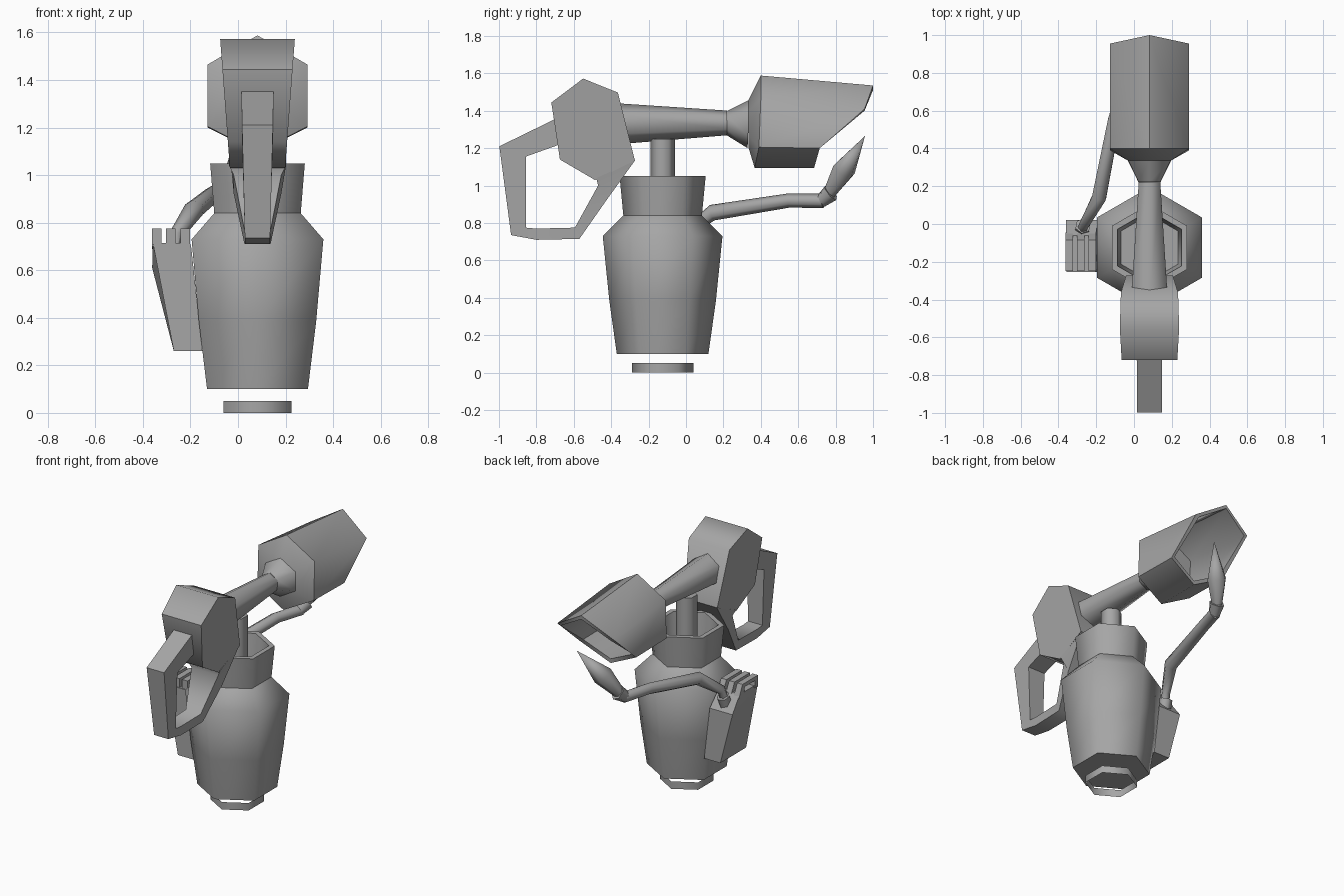
import bpy, bmesh, math
from mathutils import Vector, Quaternion

if "Cube" in bpy.data.objects:
    bpy.data.objects.remove(bpy.data.objects["Cube"])

CX, CY = 0.082, -0.125   # axis of the main vessel
GREY = bpy.data.materials.new("dark_grey")
GREY.diffuse_color = (.38, .38, .38, 1)
GREY.use_nodes = True
GREY.node_tree.nodes["Principled BSDF"].inputs["Base Color"].default_value = GREY.diffuse_color


def loft(name, rings, smooth=61, caps=(True, True)):
    """Skin consecutive rings of points and optionally cap the ends."""
    bm = bmesh.new()
    vs = [[bm.verts.new(p) for p in r] for r in rings]
    n = len(rings[0])
    for a, b in zip(vs, vs[1:]):
        for i in range(n):
            j = (i + 1) % n
            bm.faces.new((a[i], a[j], b[j], b[i]))
    if caps[0]:
        bm.faces.new(vs[0][::-1])
    if caps[1]:
        bm.faces.new(vs[-1])
    bmesh.ops.remove_doubles(bm, verts=bm.verts, dist=1e-4)
    bmesh.ops.recalc_face_normals(bm, faces=bm.faces)
    me = bpy.data.meshes.new(name)
    bm.to_mesh(me)
    bm.free()
    me.materials.append(GREY)
    ob = bpy.data.objects.new(name, me)
    bpy.context.collection.objects.link(ob)
    bpy.ops.object.select_all(action='DESELECT')
    ob.select_set(True)
    bpy.context.view_layer.objects.active = ob
    bpy.ops.object.shade_smooth_by_angle(angle=math.radians(smooth))
    return ob


def ring(c, d, r, n=6):
    """Regular polygon of radius r around c, facing direction d."""
    d = Vector(d).normalized()
    q = Quaternion() if d.z > 0.999 else d.to_track_quat('Z', 'Y')
    return [Vector(c) + q @ Vector((r * math.cos(a), r * math.sin(a), 0))
            for a in (math.pi / 2 + 2 * math.pi * i / n for i in range(n))]


def lathe(name, profile, caps=(True, True)):
    return loft(name, [ring((CX, CY, z), (0, 0, 1), r) for r, z in profile], 61, caps)


def tube(name, path, caps=(True, True)):
    """Hexagonal tube through (x, y, z, radius) points."""
    p = [Vector(q[:3]) for q in path]
    last = len(p) - 1
    return loft(name, [ring(p[i], p[min(i + 1, last)] - p[max(i - 1, 0)], q[3])
                       for i, q in enumerate(path)], 61, caps)


# vessel, open collar, separate open foot band, and the central post
lathe("vessel", [(.245, .10), (.285, .385), (.32, .73), (.21, .84)], (True, False))
lathe("collar", [(.21, .84), (.23, 1.05), (.195, 1.05), (.175, .86)], (False, True))
lathe("foot_band", [(.165, 0), (.165, .05)], (False, False))
lathe("post", [(.065, .86), (.065, 1.25)])


# head block: side outline, narrower toward the bottom
def half_width(z):
    return .157 - (1.572 - z) * .075


outline = [(-.72, 1.444), (-.55, 1.572), (-.364, 1.497),
           (-.273, 1.134), (-.487, 1.03), (-.674, 1.139)]
loft("head_block", [[(CX + s * half_width(z), y, z) for y, z in outline] for s in (-1, 1)])

# loop handle: rectangular sections (outer y, z, inner y, z, half width)
sections = [(-.66, 1.375, -.66, 1.225, .068), (-.998, 1.21, -.856, 1.155, .065),
            (-.935, .735, -.856, .775, .053), (-.80, .71, -.80, .77, .053),
            (-.57, .715, -.594, .775, .056), (-.425, .922, -.47, 1.0, .100),
            (-.273, 1.134, -.48, 1.04, .120)]
loft("loop_handle", [[(CX - w, oy, oz), (CX + w, oy, oz), (CX + w, iy, iz), (CX - w, iy, iz)]
                     for oy, oz, iy, iz, w in sections])

# tapered neck and the flare that meets the hood
tube("neck", [(CX, -.40, 1.33, .112), (CX, .22, 1.335, .066)])
tube("neck_flare", [(CX, .22, 1.335, .066), (CX, .335, 1.33, .13)], (False, False))


# hood: slanted hexagonal shell, given as (y, z) from top to bottom vertex
def hood_ring(top, upper, lower, bottom, k=1.0, dy=0.0):
    w = .21
    pts = [(0, *top), (-w, *upper), (-w, *lower), (0, *bottom), (w, *lower), (w, *upper)]
    return [(CX + x * k, y + dy, 1.33 + (z - 1.33) * k) for x, y, z in pts]


back = ((.40, 1.588), (.40, 1.465), (.39, 1.205), (.367, 1.095))
mouth = ((1.0, 1.535), (.955, 1.41), (.715, 1.20), (.685, 1.095))
hood_start = ring((CX, .335, 1.33), (0, 1, 0), .13)
if hood_start[1].x > CX:   # same winding as the hood rings
    hood_start = [hood_start[-i] for i in range(6)]
loft("hood_back", [hood_start, hood_ring(*back)], 61, (True, False))
loft("hood", [hood_ring(*back), hood_ring(*mouth), hood_ring(*mouth, k=.88),
              hood_ring(*back, k=.88, dy=.03)], 61, (False, True))

# side can with a sloped shoulder, leaning against the vessel
Y0, Y1 = -.255, .02


def can_ring(xa, xb, z, yb=Y1, zb=None, inset=0):
    zb = z if zb is None else zb
    return [(xa, Y0, z), (xb, Y0, z), (xb - inset, yb, zb), (xa + inset, yb, zb)]


loft("side_can", [can_ring(-.27, -.15, .26), can_ring(-.355, -.197, .70, Y1, .61, -.006),
                  can_ring(-.358, -.203, .715, -.06)], 30)

# three carrying bars on the can, each an arch
for i, x in enumerate((-.342, -.282, -.222)):
    arch = [(-.25, .70, -.215, .70), (-.25, .775, -.22, .75),
            (-.085, .775, -.11, .75), (-.045, .69, -.10, .70)]
    w = .02
    loft(f"can_bar_{i + 1}", [[(x - w, a, b), (x + w, a, b), (x + w, c, d), (x - w, c, d)]
                              for a, b, c, d in arch])

# spout collar, feed pipe and pointed nozzle
tube("spout_collar", [(-.275, -.035, .63, .042), (-.27, -.01, .70, .042)])
tube("feed_pipe", [(-.275, -.03, .66, .028), (-.262, 0, .745, .03), (-.185, .14, .855, .043),
                   (-.105, .55, .92, .038), (-.05, .735, .918, .038)])
tube("nozzle_joint", [(-.055, .72, .915, .036), (-.03, .775, .962, .05)])
tube("nozzle", [(-.04, .765, .955, .036), (.03, .845, 1.085, .065), (.145, .957, 1.265, 0)])
